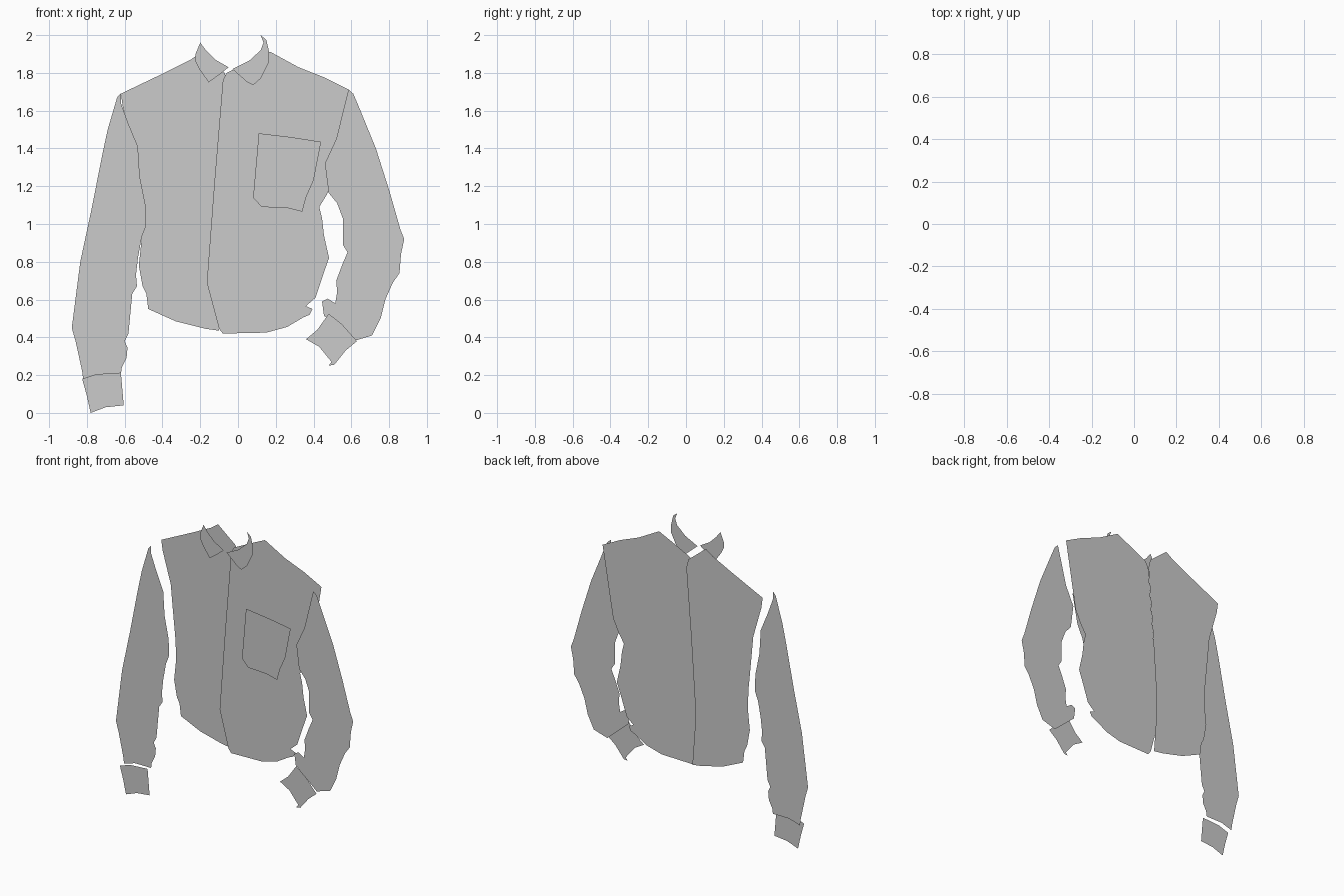
import bpy, bmesh


def panel(name, y, outline):
    """Flat cut-out of cloth in the x-z plane at depth y, facing the front."""
    bm = bmesh.new()
    face = bm.faces.new([bm.verts.new((x, y, z)) for x, z in outline])
    bm.normal_update()
    if face.normal.y > 0:
        bmesh.ops.reverse_faces(bm, faces=[face])
    bmesh.ops.triangulate(bm, faces=bm.faces[:], ngon_method='EAR_CLIP')
    mesh = bpy.data.meshes.new(name)
    bm.to_mesh(mesh)
    bm.free()
    obj = bpy.data.objects.new(name, mesh)
    bpy.context.collection.objects.link(obj)
    return obj


# Body: the left-hand panel lies rearmost, tucked under the button edge
panel("body_panel_left", 0.075, [
    (-.62, 1.69), (-.39, 1.80), (-.25, 1.87), (-.20, 1.906), (-.07, 1.80),
    (-.055, 1.74), (-.09, 1.3), (-.12, .85), (-.12, .7), (-.10, .435),
    (-.17, .445), (-.33, .485), (-.475, .55), (-.485, .63), (-.505, .67),
    (-.525, .78), (-.51, .92), (-.515, 1.05), (-.535, 1.25), (-.55, 1.41),
    (-.61, 1.62)])

panel("body_panel_right", 0.042, [
    (-.03, 1.815), (.06, 1.86), (.17, 1.912), (.32, 1.83), (.46, 1.775),
    (.588, 1.71), (.545, 1.45), (.51, 1.24), (.47, 1.155), (.43, 1.09),
    (.445, 1.03), (.455, .94), (.482, .82), (.45, .73), (.41, .61),
    (.36, .565), (.395, .55), (.38, .52), (.345, .505), (.26, .455),
    (.15, .425), (-.08, .42), (-.10, .445), (-.165, .69), (-.125, 1.22),
    (-.08, 1.76), (-.06, 1.80)])

# Sleeves
panel("sleeve_left", -0.033, [
    (-.62, 1.692), (-.64, 1.67), (-.69, 1.5), (-.72, 1.36), (-.775, 1.08),
    (-.835, .8), (-.88, .45), (-.86, .38), (-.825, .22), (-.82, .18),
    (-.74, .205), (-.62, .205), (-.615, .24), (-.59, .29), (-.585, .345),
    (-.6, .38), (-.58, .42), (-.56, .63), (-.535, .67), (-.54, .73),
    (-.53, .82), (-.51, .93), (-.487, .99), (-.49, 1.1), (-.52, 1.25),
    (-.53, 1.41), (-.58, 1.53), (-.62, 1.64)])

panel("sleeve_right", -0.04, [
    (.585, 1.712), (.61, 1.69), (.64, 1.62), (.73, 1.40), (.80, 1.18),
    (.86, .97), (.88, .92), (.863, .84), (.855, .74), (.82, .69),
    (.78, .6), (.755, .5), (.71, .41), (.61, .38), (.455, .515),
    (.445, .59), (.475, .605), (.515, .58), (.525, .64), (.52, .70),
    (.55, .78), (.58, .85), (.555, .89), (.555, 1.03), (.525, 1.11),
    (.48, 1.165), (.46, 1.32), (.52, 1.45)])

# Cuffs
panel("cuff_left", -0.07, [
    (-.825, .18), (-.75, .205), (-.62, .213), (-.605, .04), (-.70, .03),
    (-.78, .0), (-.80, .09)])

panel("cuff_right", -0.07, [
    (.36, .39), (.42, .44), (.48, .525), (.55, .47), (.63, .38),
    (.57, .33), (.51, .255), (.48, .25), (.495, .27), (.43, .35)])

# Collar points
panel("collar_left", -0.078, [
    (-.2, 1.96), (-.225, 1.90), (-.225, 1.86), (-.205, 1.82), (-.155, 1.75),
    (-.10, 1.79), (-.05, 1.83), (-.12, 1.87), (-.17, 1.92)])

panel("collar_right", -0.078, [
    (.12, 2.0), (.15, 1.975), (.165, 1.91), (.165, 1.86), (.12, 1.77),
    (.08, 1.735), (.05, 1.75), (-.03, 1.82), (.06, 1.865), (.12, 1.92),
    (.135, 1.96)])

# Chest pocket
panel("chest_pocket", -0.072, [
    (.11, 1.48), (.28, 1.46), (.44, 1.435), (.40, 1.23), (.36, 1.14),
    (.34, 1.065), (.26, 1.085), (.125, 1.09), (.08, 1.14)])
